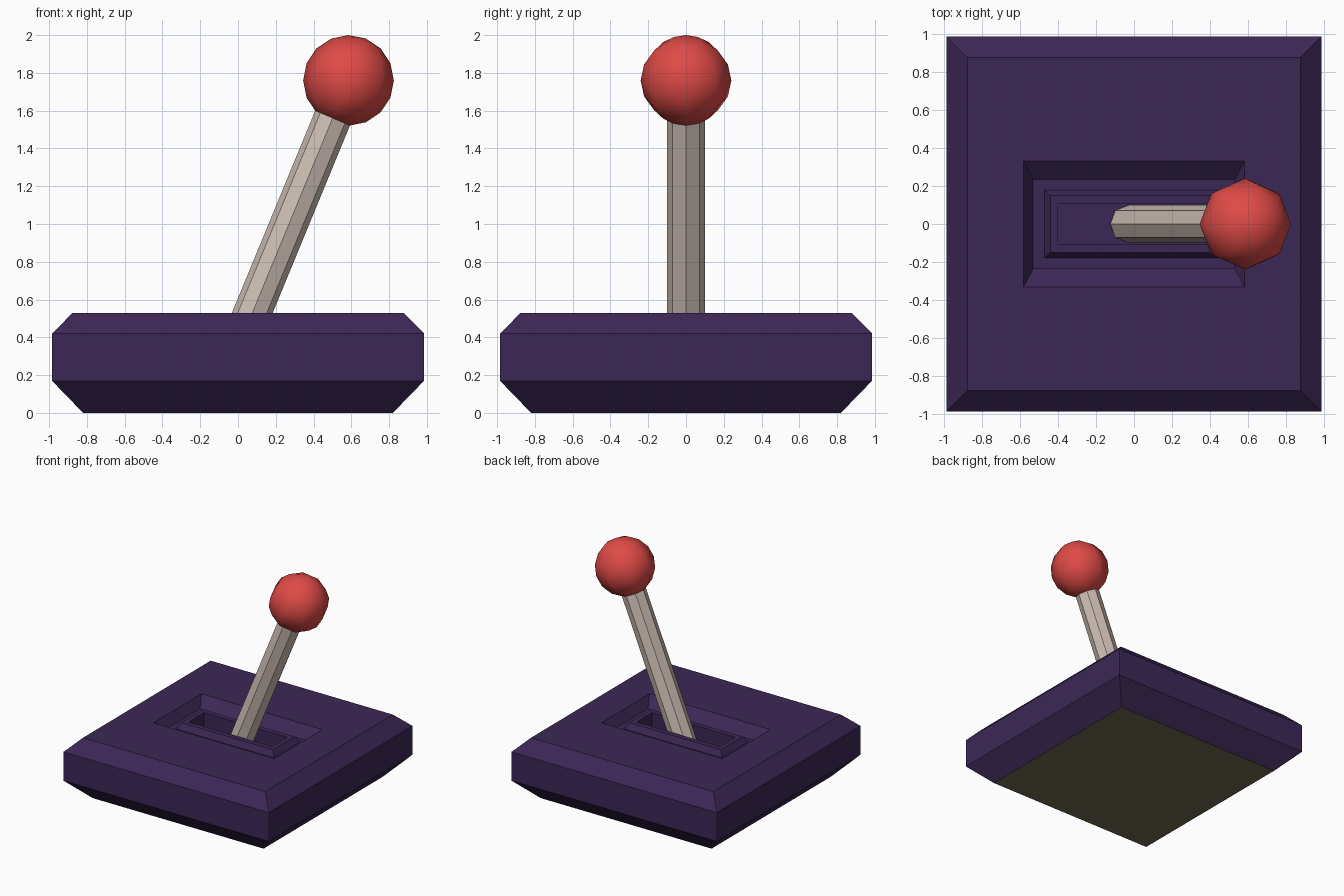
import bpy, bmesh, math
from mathutils import Matrix, Vector

if "Cube" in bpy.data.objects:
    bpy.data.objects.remove(bpy.data.objects["Cube"])


def material(name, r, g, b):
    # sRGB bytes to linear diffuse colour
    lin = [((c / 255 + 0.055) / 1.055) ** 2.4 for c in (r, g, b)]
    m = bpy.data.materials.new(name)
    m.diffuse_color = (*lin, 1)
    m.use_nodes = True
    m.node_tree.nodes["Principled BSDF"].inputs["Base Color"].default_value = m.diffuse_color
    return m


purple = material("dark purple", 60, 39, 86)
olive = material("olive grey", 112, 104, 80)
beige = material("pale beige", 206, 190, 180)
red = material("red", 222, 74, 70)


def finish(bm, name, mats, smooth=None):
    bmesh.ops.recalc_face_normals(bm, faces=bm.faces)
    me = bpy.data.meshes.new(name)
    bm.to_mesh(me)
    bm.free()
    ob = bpy.data.objects.new(name, me)
    bpy.context.collection.objects.link(ob)
    for m in mats:
        me.materials.append(m)
    if smooth:
        bpy.ops.object.select_all(action='DESELECT')
        ob.select_set(True)
        bpy.context.view_layer.objects.active = ob
        bpy.ops.object.shade_smooth_by_angle(angle=math.radians(smooth))
    return ob


# Base: stacked rectangular loops (half x, half y, z), from underside to slot floor
loops = [
    (0.82, 0.82, 0.0), (0.985, 0.985, 0.17), (0.985, 0.985, 0.42), (0.875, 0.875, 0.53),
    (0.58, 0.33, 0.53), (0.53, 0.235, 0.45),       # sloped recess
    (0.47, 0.18, 0.45), (0.44, 0.15, 0.50),        # raised frame
    (0.40, 0.105, 0.50), (0.40, 0.105, 0.29),      # slot walls
]
bm = bmesh.new()
rings = [[bm.verts.new((sx * x, sy * y, z)) for sx, sy in ((-1, -1), (1, -1), (1, 1), (-1, 1))]
         for x, y, z in loops]
for a, b in zip(rings, rings[1:]):
    for i in range(4):
        j = (i + 1) % 4
        bm.faces.new((a[i], a[j], b[j], b[i]))
bm.faces.new(rings[-1])
underside = bm.faces.new(rings[0][::-1])
underside.material_index = 1
finish(bm, "base", [purple, olive])

# Lever: tilted eight-sided rod running from the slot floor into the knob
tilt = Matrix.Rotation(math.radians(22.4), 4, 'Y')
knob_centre = Vector((0.585, 0, 1.765))
length = 1.62
bm = bmesh.new()
bmesh.ops.create_cone(bm, cap_ends=True, segments=8, radius1=0.1, radius2=0.1, depth=length,
                      matrix=Matrix.Translation(knob_centre) @ tilt
                      @ Matrix.Translation((0, 0, -length / 2)))
finish(bm, "lever", [beige])

# Knob: low-poly ball tilted with the lever
bm = bmesh.new()
bmesh.ops.create_uvsphere(bm, u_segments=8, v_segments=8, radius=0.24,
                          matrix=Matrix.Translation(knob_centre) @ tilt)
top = max(v.co.z for v in bm.verts)
bmesh.ops.translate(bm, verts=bm.verts, vec=(0, 0, 2.0 - top))
finish(bm, "knob", [red], smooth=50)
